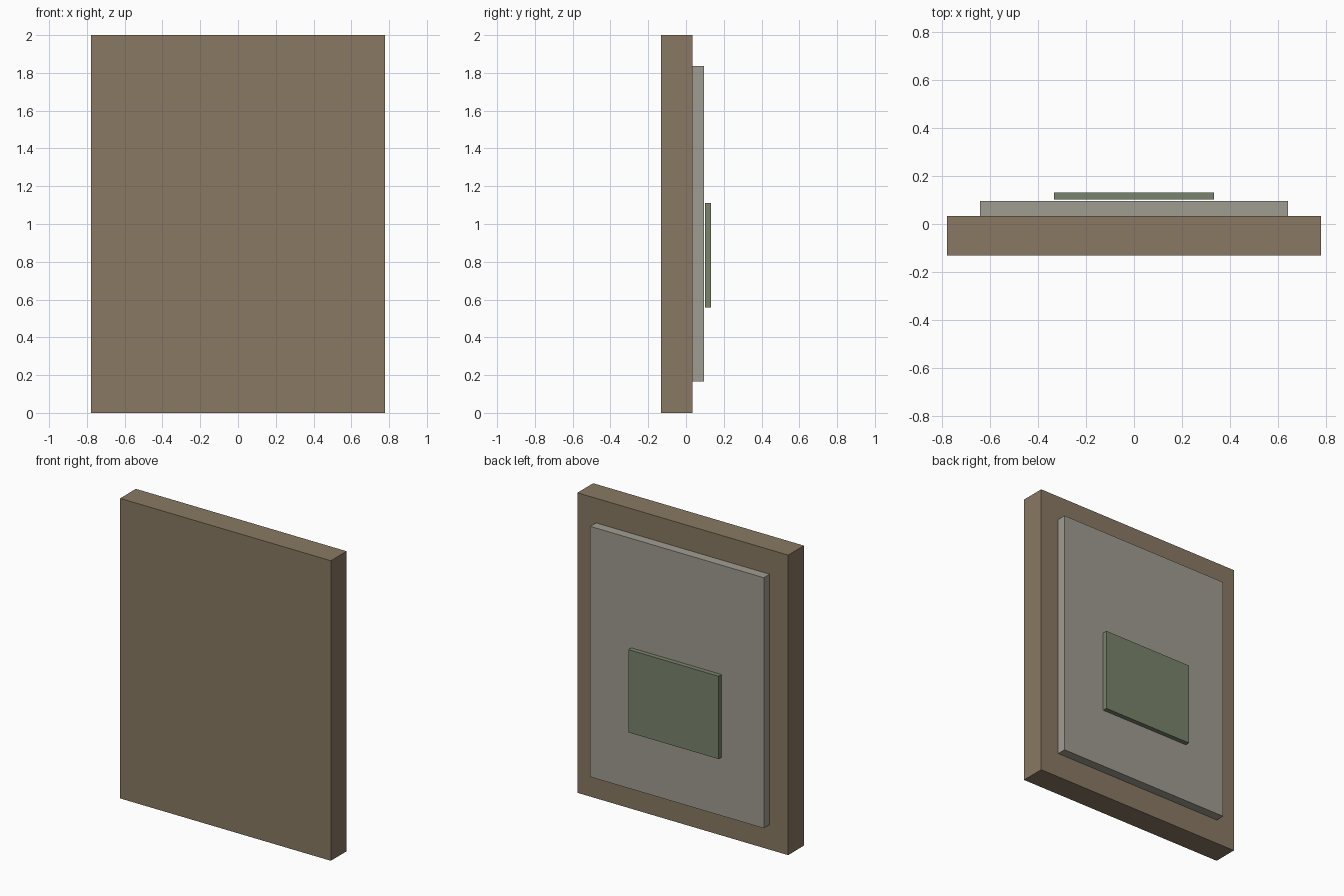
import bpy

if "Cube" in bpy.data.objects:
    bpy.data.objects.remove(bpy.data.objects["Cube"])


def box(name, x, y, z, color):
    """Axis-aligned box from (min, max) ranges."""
    ranges = (x, y, z)
    bpy.ops.mesh.primitive_cube_add(size=1, location=[(a + b) / 2 for a, b in ranges])
    ob = bpy.context.object
    ob.name = name
    ob.scale = [b - a for a, b in ranges]
    bpy.ops.object.transform_apply(location=False, rotation=False, scale=True)
    mat = bpy.data.materials.new(name + "_material")
    mat.diffuse_color = (*color, 1)
    mat.use_nodes = True
    mat.node_tree.nodes["Principled BSDF"].inputs["Base Color"].default_value = mat.diffuse_color
    ob.data.materials.append(mat)
    return ob


# Thick main slab
box("main_slab", (-0.777, 0.777), (-0.132, 0.034), (0, 2), (0.25, 0.19, 0.125))
# Raised inset panel on the back
box("back_panel", (-0.64, 0.64), (0.034, 0.095), (0.166, 1.836), (0.35, 0.335, 0.285))
# Small plate held just clear of the panel
box("small_plate", (-0.333, 0.333), (0.101, 0.132), (0.559, 1.111), (0.19, 0.225, 0.15))
